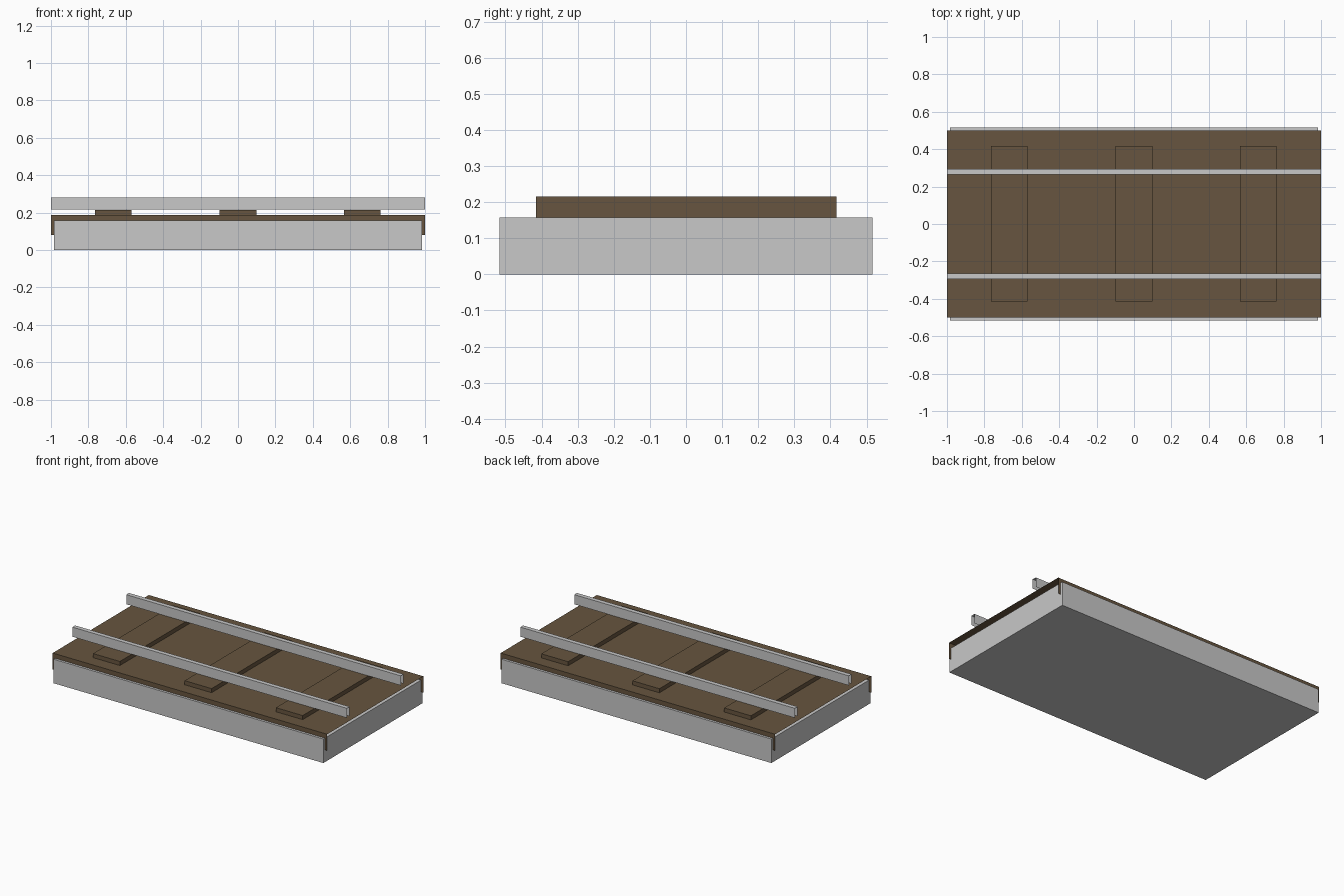
import bpy

if "Cube" in bpy.data.objects:
    bpy.data.objects.remove(bpy.data.objects["Cube"])


def material(name, rgb):
    m = bpy.data.materials.new(name)
    m.diffuse_color = (*rgb, 1.0)
    m.use_nodes = True
    m.node_tree.nodes["Principled BSDF"].inputs["Base Color"].default_value = m.diffuse_color
    return m


GREY = material("light_grey", (0.58, 0.58, 0.58))
BROWN = material("earth_brown", (0.136, 0.091, 0.050))


def make_mesh(name, verts, faces, mat):
    me = bpy.data.meshes.new(name)
    me.from_pydata(verts, [], faces)
    me.materials.append(mat)
    ob = bpy.data.objects.new(name, me)
    bpy.context.collection.objects.link(ob)
    return ob


def box(name, x0, x1, y0, y1, z0, z1, mat):
    verts = [(x, y, z) for z in (z0, z1) for x, y in ((x0, y0), (x1, y0), (x1, y1), (x0, y1))]
    faces = [(3, 2, 1, 0), (4, 5, 6, 7)]
    faces += [(i, (i + 1) % 4, (i + 1) % 4 + 4, i + 4) for i in range(4)]
    return make_mesh(name, verts, faces, mat)


def channel(name, half_len, y, half_w, z0, z1, mat):
    """Upside-down U sheet running along x, open at the ends and below."""
    profile = [(y - half_w, z0), (y - half_w, z1), (y + half_w, z1), (y + half_w, z0)]
    verts = [(x, py, pz) for x in (-half_len, half_len) for py, pz in profile]
    faces = [(i, i + 4, i + 5, i + 1) for i in range(3)]
    return make_mesh(name, verts, faces, mat)


# Solid base block
box("base_block", -0.983, 0.983, -0.516, 0.516, 0.0, 0.158, GREY)

# Ground cover wrapped over the base
channel("ground_cover", 1.0, 0.0, 0.5, 0.08, 0.188, BROWN)

# Cross ties
for i, (x0, x1) in enumerate(((-0.765, -0.57), (-0.098, 0.098), (0.567, 0.762))):
    box(f"cross_tie_{i + 1}", x0, x1, -0.415, 0.417, 0.15, 0.215, BROWN)

# Rails
for side, y in (("front", -0.28), ("back", 0.28)):
    channel(f"{side}_rail", 1.0, y, 0.0145, 0.217, 0.28, GREY)
